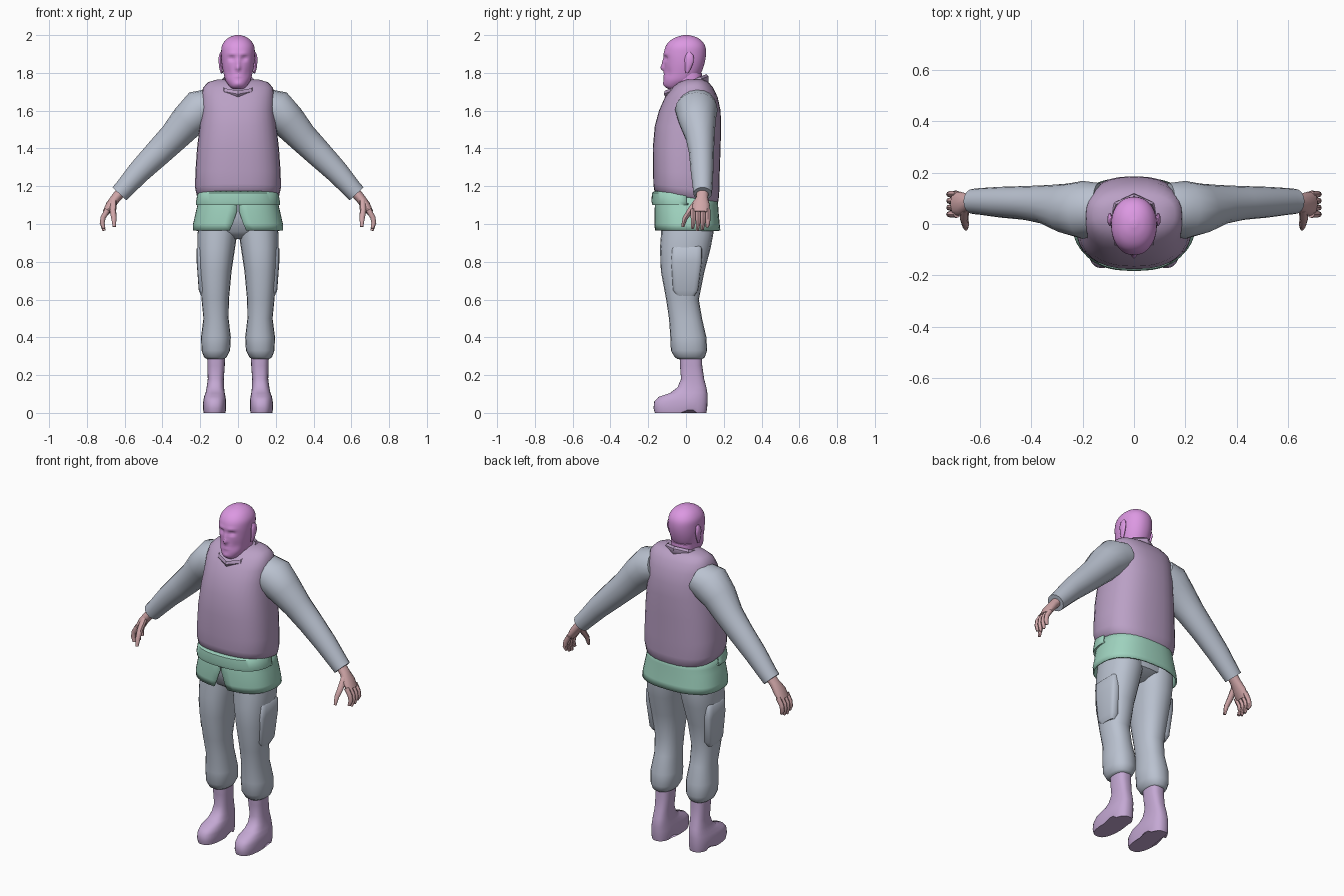
import bpy, bmesh, math
from mathutils import Vector


def material(name, r, g, b):
    m = bpy.data.materials.new(name)
    m.diffuse_color = [((c / 255 + 0.055) / 1.055) ** 2.4 for c in (r, g, b)] + [1]
    return m


HEAD = material("orchid skin", 220, 152, 226)
VEST = material("mauve vest", 186, 160, 197)
BOOT = material("lilac leather", 196, 168, 211)
CLOTH = material("blue grey cloth", 186, 194, 208)
GREEN = material("mint cloth", 160, 212, 192)
HAND = material("rose hand skin", 208, 166, 168)


def flat(z, yf, yb, xa, xb, tilt=0, n=24, p=2.5, arc=(0, 360)):
    """Horizontal rounded-box ring from front yf to back yb."""
    full = arc[1] - arc[0] == 360
    pts = []
    for i in range(n):
        a = math.radians(arc[0] + (arc[1] - arc[0]) * i / (n if full else n - 1))
        c, s = math.cos(a), math.sin(a)
        x = (xa + xb) / 2 + (xb - xa) / 2 * math.copysign(abs(c) ** (2 / p), c)
        y = (yf + yb) / 2 + (yb - yf) / 2 * math.copysign(abs(s) ** (2 / p), s)
        pts.append(Vector((x, y, z + tilt * y)))
    return pts


def path(stations, n=12):
    """Rings along a bent limb; station = x, y, z, radius along y, radius across."""
    cs = [Vector(s[:3]) for s in stations]
    rings = []
    for i, s in enumerate(stations):
        t = (cs[min(i + 1, len(cs) - 1)] - cs[max(i - 1, 0)]).normalized()
        u = Vector((0, 1, 0))
        u = (u - t * u.dot(t)).normalized()
        v = t.cross(u)
        rings.append([cs[i] + u * s[3] * math.cos(a) + v * s[4] * math.sin(a)
                      for a in (2 * math.pi * k / n for k in range(n))])
    return rings


def refine(rings, k):
    """Add k smooth in-between rings per span."""
    out = []
    for i in range(len(rings) - 1):
        a, b, c, d = (rings[max(0, min(j, len(rings) - 1))] for j in range(i - 1, i + 3))
        for j in range(k):
            t = j / k
            out.append([0.5 * (2 * q + (r - p) * t + (2 * p - 5 * q + 4 * r - s) * t * t
                               + (3 * q - p - 3 * r + s) * t ** 3)
                        for p, q, r, s in zip(a, b, c, d)])
    return out + [rings[-1]]


def skin(name, rings, mat, mirror=False, closed=True, caps=True, thick=0, angle=45):
    bm = bmesh.new()
    vs = [[bm.verts.new(p) for p in r] for r in rings]
    n = len(rings[0])
    for a, b in zip(vs, vs[1:]):
        for i in range(n if closed else n - 1):
            j = (i + 1) % n
            bm.faces.new((a[i], a[j], b[j], b[i]))
    if caps:
        bm.faces.new(vs[0][::-1])
        bm.faces.new(vs[-1])
    bmesh.ops.recalc_face_normals(bm, faces=bm.faces)
    me = bpy.data.meshes.new(name)
    bm.to_mesh(me)
    bm.free()
    me.materials.append(mat)
    ob = bpy.data.objects.new(name, me)
    bpy.context.collection.objects.link(ob)
    bpy.ops.object.select_all(action='DESELECT')
    ob.select_set(True)
    bpy.context.view_layer.objects.active = ob
    bpy.ops.object.shade_smooth_by_angle(angle=math.radians(angle))
    if thick:
        ob.modifiers.new("thickness", 'SOLIDIFY').thickness = thick
    if mirror:
        ob.modifiers.new("mirror", 'MIRROR')
    return ob


# head: smooth loft, then the face is pressed and pulled by soft bumps
rows = [(1.715, -.095, -.02, .03), (1.73, -.113, 0, .046), (1.76, -.118, .05, .066),
        (1.80, -.114, .08, .077), (1.85, -.115, .098, .086), (1.90, -.117, .106, .089),
        (1.94, -.108, .102, .086), (1.97, -.085, .083, .069), (1.99, -.05, .052, .043),
        (2.0, -.012, .016, .012)]
head = skin("head", refine([flat(z, f, b, -w, w, n=64, p=2.15) for z, f, b, w in rows], 5), HEAD)
bumps = [(-.02, 0, 1.825, .012, .014), (-.012, 0, 1.852, .010, .022), (.014, .033, 1.877, .017, .011),
         (-.005, .03, 1.902, .025, .009), (-.007, 0, 1.79, .022, .012), (.006, 0, 1.79, .024, .003),
         (-.005, 0, 1.742, .02, .012), (.004, .05, 1.80, .015, .025)]
for v in head.data.vertices:
    if v.co.y < -.03:
        v.co.y += sum(a * math.exp(-((abs(v.co.x) - x) / sx) ** 2 - ((v.co.z - z) / sz) ** 2)
                      for a, x, z, sx, sz in bumps)
skin("neck", [flat(z, f, b, -w, w) for z, f, b, w in
              [(1.60, -.06, .09, .075), (1.70, -.06, .085, .068), (1.80, -.06, .085, .07)]], HEAD)
skin("ear", path([(.086, .004, 1.80, .008, .006), (.091, .012, 1.83, .017, .009),
                  (.094, .018, 1.87, .026, .010), (.092, .018, 1.895, .02, .008),
                  (.088, .016, 1.908, .008, .005)]), HEAD, mirror=True)

# vest and its slanted collar
rows = [(1.135, -.15, .16, .20, -.17), (1.15, -.168, .172, .218, -.17), (1.19, -.173, .176, .227, -.13),
        (1.27, -.174, .178, .226, -.06), (1.40, -.176, .183, .217, 0), (1.52, -.165, .186, .203, 0),
        (1.60, -.143, .183, .194, 0), (1.67, -.112, .168, .193, 0), (1.72, -.075, .145, .186, 0),
        (1.75, -.04, .12, .16, 0), (1.765, 0, .09, .11, 0)]
skin("vest", [flat(z, f, b, -w, w, t, n=32) for z, f, b, w, t in rows], VEST)
skin("collar", [flat(z, f, b, -w, w, t, n=8, p=2) for z, f, b, w, t in
                [(1.70, -.105, .12, .105, .36), (1.735, -.118, .118, .108, .40),
                 (1.75, -.112, .108, .10, .40), (1.725, -.10, .10, .09, .40)]],
     VEST, caps=False, thick=.008, angle=25)

# sleeves
skin("sleeve", path([(.13, .06, 1.63, .10, .09), (.20, .055, 1.605, .113, .108), (.265, .06, 1.545, .098, .094),
                     (.34, .075, 1.46, .077, .080), (.425, .082, 1.375, .066, .072), (.52, .085, 1.28, .060, .062),
                     (.60, .088, 1.19, .052, .052), (.628, .088, 1.16, .049, .050)], 16), CLOTH, mirror=True)

# hands: palm, four curled fingers and thumb
skin("palm", path([(.61, .088, 1.18, .032, .028), (.645, .085, 1.14, .032, .026),
                   (.675, .08, 1.10, .046, .025), (.70, .078, 1.06, .045, .018)]), HAND, mirror=True)
for i in range(4):
    y, drop = .038 + .026 * i, (.012, 0, .004, .018)[i]
    skin("finger_%d" % (i + 1), path([(.69, y, 1.075, .014, .015), (.714, y, 1.035, .013, .014),
                                      (.719, y, 1.005, .012, .013), (.710, y - .004, .965 + drop, .008, .008)], 8),
         HAND, mirror=True)
skin("thumb", path([(.66, .06, 1.12, .018, .018), (.662, .022, 1.07, .016, .017),
                    (.657, -.005, 1.03, .013, .014), (.655, -.018, .985, .008, .008)], 8), HAND, mirror=True)

# jacket skirt with a flared slit at the front, and the folded band above it
rows = [(1.16, -.155, .165, .205, .5), (1.10, -.165, .17, .215, .5), (1.07, -.166, .172, .222, .5),
        (1.0, -.168, .178, .238, 4), (.965, -.165, .182, .240, 7)]
skin("jacket_skirt", [flat(z, f, b, -w, w, n=41, arc=(-90 + g, 270 - g)) for z, f, b, w, g in rows],
     GREEN, closed=False, caps=False, thick=.008)
skin("folded_band", [flat(z, f, .165, -w, w, n=25, arc=(-182, 2)) for z, f, w in
                     [(1.175, -.165, .208), (1.165, -.18, .214), (1.12, -.183, .222),
                      (1.10, -.178, .222), (1.10, -.16, .212)]],
     GREEN, closed=False, caps=False, thick=.008)

# trousers: hips, baggy legs, side pockets
skin("hips", [flat(z, f, b, -w, w) for z, f, b, w in
              [(.92, -.06, .07, .09), (.96, -.12, .135, .19), (1.05, -.14, .155, .20), (1.15, -.14, .15, .195)]], CLOTH)
rows = [(.285, -.045, .085, .075, .165), (.295, -.06, .10, .06, .18), (.33, -.08, .112, .042, .193),
        (.40, -.083, .108, .038, .196), (.50, -.09, .085, .05, .183), (.60, -.105, .068, .048, .193),
        (.75, -.133, .098, .034, .206), (.87, -.138, .130, .016, .214), (.95, -.132, .145, .004, .214),
        (1.05, -.13, .15, .0, .20)]
skin("trouser_leg", [flat(z, f, b, xa, xb, n=20, p=2.3) for z, f, b, xa, xb in rows], CLOTH, mirror=True)
skin("leg_pocket", [flat(z, f, b, .15, w, n=16, p=4) for z, f, b, w in
                    [(.62, -.05, .045, .195), (.65, -.07, .065, .208), (.80, -.08, .085, .219),
                     (.87, -.075, .085, .219), (.885, -.07, .08, .205)]], CLOTH, mirror=True)

# boots: foot and shaft in one loft, with a notch in front of the heel
rows = [(0, -.165, .108, .066, .182), (.025, -.172, .112, .063, .186), (.06, -.168, .114, .063, .184),
        (.085, -.145, .114, .066, .18), (.105, -.085, .113, .07, .172), (.135, -.045, .108, .074, .166),
        (.18, -.026, .096, .075, .160), (.25, -.032, .086, .070, .162), (.33, -.035, .085, .068, .164)]
boot = skin("boot", [flat(z, f, b, xa, xb, n=32, p=2.6) for z, f, b, xa, xb in rows], BOOT, mirror=True)
for v in boot.data.vertices:
    if v.co.z < .01 and abs(v.co.y - .015) < .025:
        v.co.z += .016
